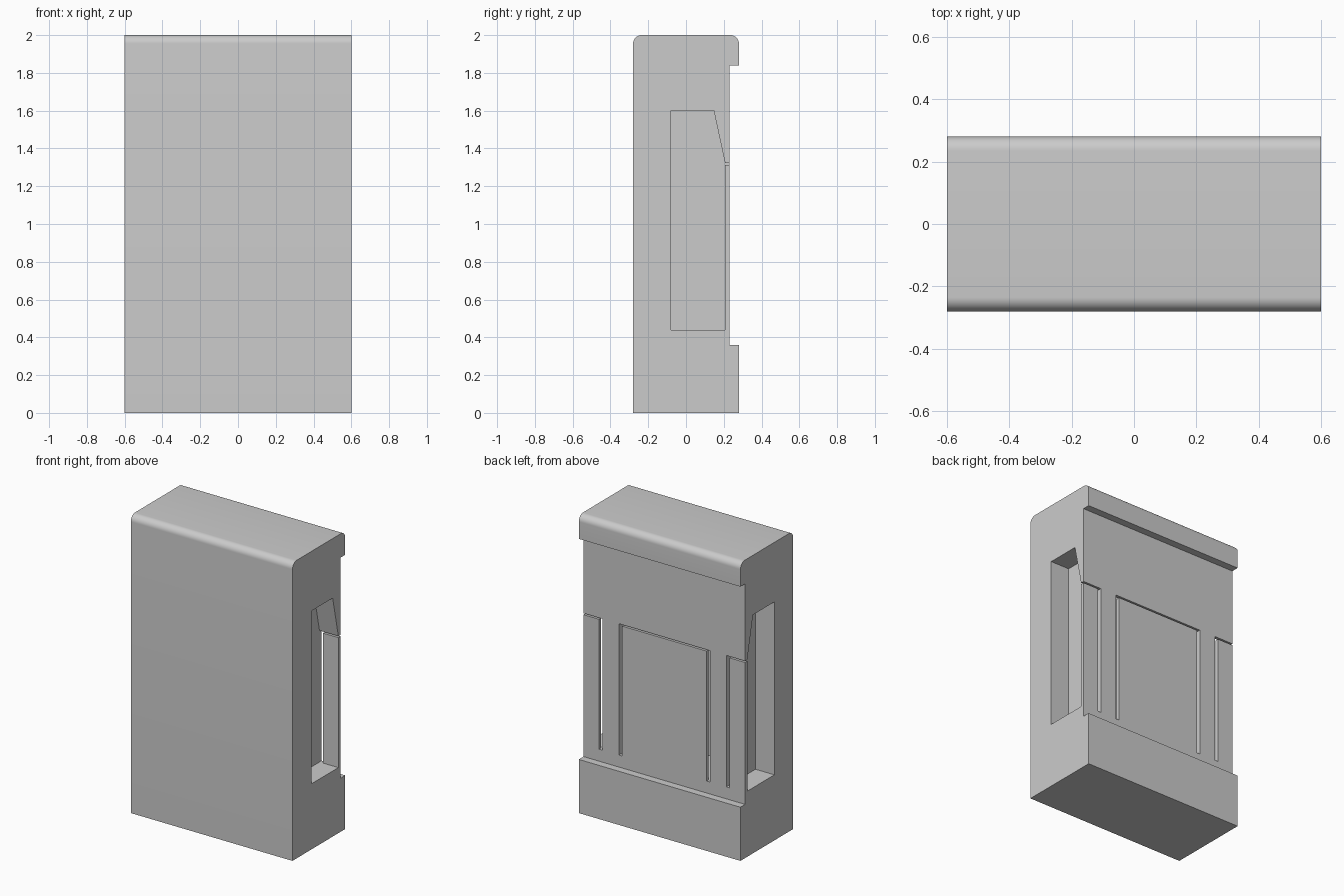
import bpy
import bmesh
from math import sin, cos, pi

old = bpy.data.objects.get("Cube")
if old:
    bpy.data.objects.remove(old, do_unlink=True)

GREY = (0.6, 0.6, 0.6, 1.0)
plastic = bpy.data.materials.new("light_grey_plastic")
plastic.use_nodes = True
plastic.diffuse_color = GREY
plastic.node_tree.nodes["Principled BSDF"].inputs["Base Color"].default_value = GREY


def extrude_profile(name, profile, x0, x1):
    """Sweep a closed (y, z) profile along x."""
    bm = bmesh.new()
    face = bm.faces.new([bm.verts.new((x0, y, z)) for y, z in profile])
    swept = bmesh.ops.extrude_face_region(bm, geom=[face])["geom"]
    verts = [v for v in swept if isinstance(v, bmesh.types.BMVert)]
    bmesh.ops.translate(bm, verts=verts, vec=(x1 - x0, 0, 0))
    bmesh.ops.recalc_face_normals(bm, faces=bm.faces)
    mesh = bpy.data.meshes.new(name)
    bm.to_mesh(mesh)
    bm.free()
    mesh.materials.append(plastic)
    obj = bpy.data.objects.new(name, mesh)
    bpy.context.collection.objects.link(obj)
    return obj


def arc(cy, cz, r, start, steps=10):
    """Quarter circle, counter-clockwise from the start angle."""
    angles = [start + pi / 2 * i / steps for i in range(steps + 1)]
    return [(cy + r * cos(a), cz + r * sin(a)) for a in angles]


# Main block: rounded top edges, recessed back between two ledges
HALF_W, HALF_D, HEIGHT, R = 0.6, 0.28, 2.0, 0.045
BACK = 0.23
outline = [(-HALF_D, 0), (HALF_D, 0), (HALF_D, 0.36), (BACK, 0.36),
           (BACK, 1.84), (HALF_D, 1.84)]
outline += arc(HALF_D - R, HEIGHT - R, R, 0)
outline += arc(R - HALF_D, HEIGHT - R, R, pi / 2)
body = extrude_profile("body", outline, -HALF_W, HALF_W)

# Pocket section: sloped upper rear wall and a thin gap above the panel
FLOOR, GAP_LOW, GAP_TOP, INNER, OUT = 0.44, 1.312, 1.322, 0.207, 0.26
pocket = [(-0.08, FLOOR), (INNER, FLOOR), (INNER, GAP_LOW), (OUT, GAP_LOW),
          (OUT, GAP_TOP), (INNER, GAP_TOP), (0.147, 1.6), (-0.08, 1.6)]
slit = [(0.1, FLOOR), (OUT, FLOOR), (OUT, GAP_TOP - 0.004), (0.1, GAP_TOP - 0.004)]

# Side pockets, centre pocket, and the slits that free each panel
SIDE, MID, SLIT_W = 0.46, 0.338, 0.025
cutters = [extrude_profile("centre_pocket_cutter", pocket, -MID, MID)]
for side, s in (("left", 1), ("right", -1)):
    cutters += [
        extrude_profile(side + "_pocket_cutter", pocket, s * SIDE, s * 0.7),
        extrude_profile(side + "_outer_slit_cutter", slit, s * SIDE, s * (SIDE + SLIT_W)),
        extrude_profile(side + "_inner_slit_cutter", slit, s * MID, s * (MID - SLIT_W)),
    ]

bpy.context.view_layer.objects.active = body
for cutter in cutters:
    mod = body.modifiers.new(cutter.name, "BOOLEAN")
    mod.operation = "DIFFERENCE"
    mod.solver = "EXACT"
    mod.object = cutter
    bpy.ops.object.modifier_apply(modifier=mod.name)
for cutter in cutters:
    bpy.data.objects.remove(cutter, do_unlink=True)

# Smooth the rounded edges, keep the corners sharp
bpy.ops.object.select_all(action="DESELECT")
body.select_set(True)
bpy.ops.object.shade_smooth_by_angle(angle=pi / 6)
